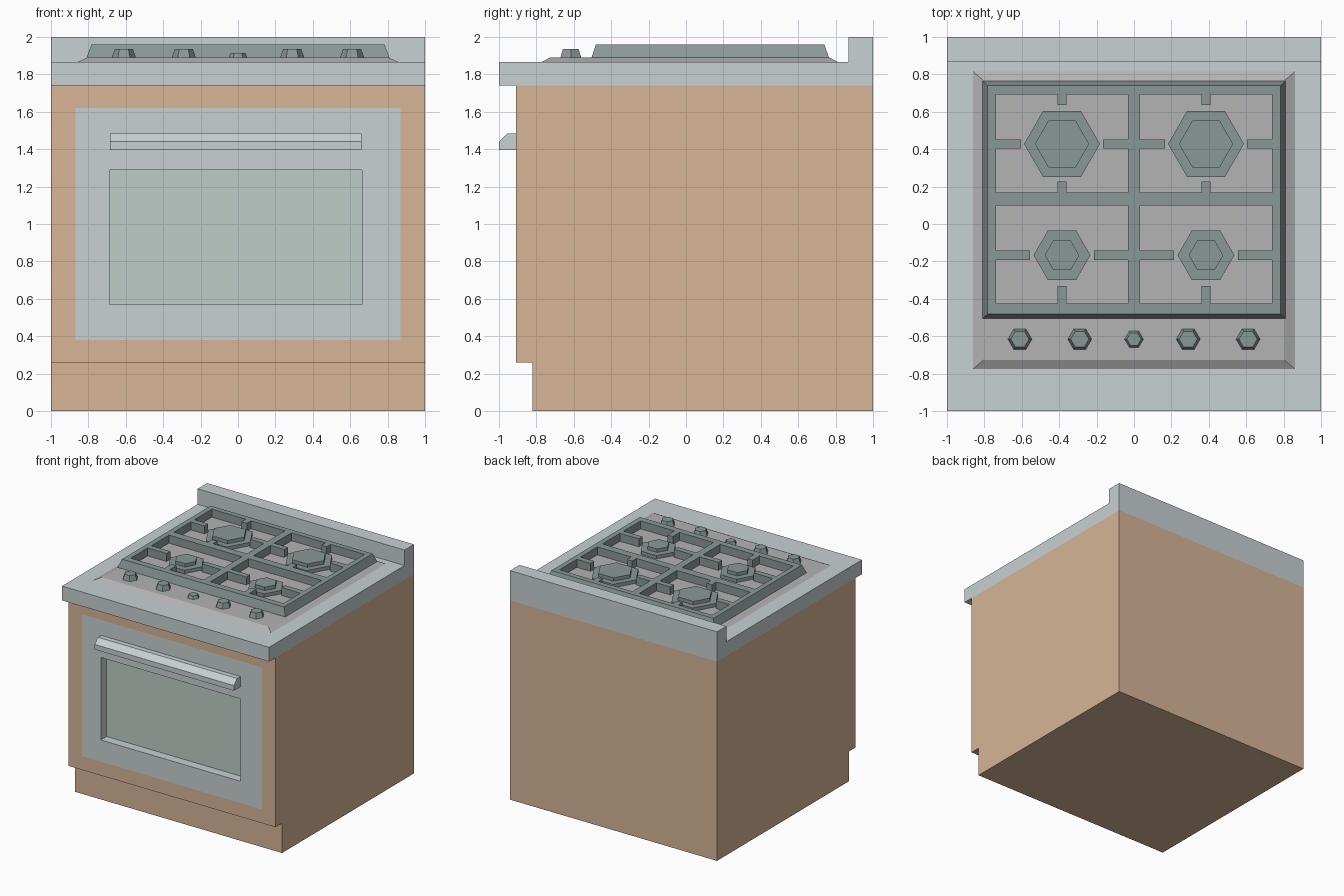
import bpy, bmesh, math

if "Cube" in bpy.data.objects:
    bpy.data.objects.remove(bpy.data.objects["Cube"])


def material(name, rgb):
    m = bpy.data.materials.new(name)
    lin = [((c / 255 + 0.055) / 1.055) ** 2.4 for c in rgb]
    m.diffuse_color = (*lin, 1)
    m.use_nodes = True
    m.node_tree.nodes["Principled BSDF"].inputs["Base Color"].default_value = m.diffuse_color
    return m


WOOD = material("wood", (215, 181, 151))
METAL = material("metal", (200, 209, 210))
DARK = material("dark_metal", (138, 153, 150))
PLATE = material("plate_grey", (180, 179, 179))
GLASS = material("glass", (190, 206, 199))


def loft(name, bottom, top, mat=None):
    """Solid between two matching loops of 3D points."""
    bm = bmesh.new()
    a = [bm.verts.new(p) for p in bottom]
    b = [bm.verts.new(p) for p in top]
    n = len(a)
    bm.faces.new(a)
    bm.faces.new(b)
    for i in range(n):
        j = (i + 1) % n
        bm.faces.new((a[i], a[j], b[j], b[i]))
    bmesh.ops.recalc_face_normals(bm, faces=bm.faces)
    me = bpy.data.meshes.new(name)
    bm.to_mesh(me)
    bm.free()
    ob = bpy.data.objects.new(name, me)
    bpy.context.collection.objects.link(ob)
    if mat:
        me.materials.append(mat)
    return ob


def rect(x0, x1, y0, y1, z):
    return [(x0, y0, z), (x1, y0, z), (x1, y1, z), (x0, y1, z)]


def box(name, x, y, z, mat=None):
    return loft(name, rect(*x, *y, z[0]), rect(*x, *y, z[1]), mat)


def side_profile(name, yz, x0, x1, mat):
    return loft(name, [(x0, y, z) for y, z in yz], [(x1, y, z) for y, z in yz], mat)


def hexagon(name, cx, cy, r0, r1, z0, z1, mat):
    def ring(r, z):
        return [(cx + r * math.cos(i * math.pi / 3), cy + r * math.sin(i * math.pi / 3), z)
                for i in range(6)]
    return loft(name, ring(r0, z0), ring(r1, z1), mat)


def cut(ob, cutter):
    mod = ob.modifiers.new("cut", 'BOOLEAN')
    mod.operation = 'DIFFERENCE'
    mod.solver = 'EXACT'
    mod.object = cutter
    with bpy.context.temp_override(object=ob, active_object=ob):
        bpy.ops.object.modifier_apply(modifier=mod.name)
    bpy.data.objects.remove(cutter)


# Wooden cabinet with toe recess and a pocket for the door
cabinet = side_profile("cabinet", [(-0.82, 0), (1, 0), (1, 1.74), (-0.91, 1.74),
                                   (-0.91, 0.26), (-0.82, 0.26)], -1, 1, WOOD)
cut(cabinet, box("door_cutter", (-0.87, 0.87), (-1.1, -0.81), (0.38, 1.62)))

# Flush oven door with recessed window
door = box("oven_door", (-0.87, 0.87), (-0.91, -0.81), (0.38, 1.62), METAL)
cut(door, box("window_cutter", (-0.688, 0.663), (-1.1, -0.82), (0.57, 1.29)))
box("oven_window", (-0.688, 0.663), (-0.83, -0.82), (0.57, 1.29), GLASS)

# Door handle with chamfered front
side_profile("door_handle", [(-0.91, 1.395), (-1, 1.395), (-1, 1.44),
                             (-0.955, 1.485), (-0.91, 1.485)], -0.685, 0.66, METAL)

# Worktop with upstand at the back
side_profile("worktop", [(-1, 1.74), (1, 1.74), (1, 2), (0.87, 2),
                         (0.87, 1.865), (-1, 1.865)], -1, 1, METAL)

# Bevelled hob plate
Z0, Z1 = 1.89, 1.96
loft("hob_plate", rect(-0.86, 0.86, -0.775, 0.815, 1.865),
     rect(-0.805, 0.805, -0.727, 0.767, Z0), PLATE)

# Pan grate: tapered slab with four openings
grate = loft("pan_grate", rect(-0.81, 0.81, -0.505, 0.764, Z0),
             rect(-0.783, 0.783, -0.482, 0.74, Z1), DARK)
for xs in ((-0.738, -0.032), (0.032, 0.738)):
    for ys in ((-0.426, 0.10), (0.169, 0.693)):
        cut(grate, box("grate_cutter", xs, ys, (1.8, 2.1)))

# Burners and the grate fingers pointing at them, on both sides
BX, W = 0.385, 0.025
for s, side in ((-1, "left"), (1, "right")):
    def finger(x0, x1, y0, y1):
        box(f"grate_finger_{side}", sorted((s * x0, s * x1)), (y0, y1), (Z0, Z1), DARK)

    for row, cy, r, rc, reach in (("back", 0.428, 0.203, 0.145, 0.133),
                                  ("front", -0.167, 0.152, 0.092, 0.183)):
        hexagon(f"burner_{row}_{side}", s * BX, cy, r, r, Z0, 1.92, DARK)
        hexagon(f"burner_cap_{row}_{side}", s * BX, cy, rc, rc, 1.92, 1.95, DARK)
        finger(0.032, 0.032 + reach, cy - W, cy + W)
        finger(0.738 - reach, 0.738, cy - W, cy + W)
    for y0, y1 in ((0.635, 0.693), (0.169, 0.228), (-0.426, -0.332)):
        finger(BX - W, BX + W, y0, y1)

# Control knobs, the middle one smaller
for i, x in enumerate((-0.61, -0.29, 0, 0.29, 0.61)):
    r, top = (0.05, 1.915) if x == 0 else (0.064, 1.935)
    hexagon(f"knob_{i + 1}", x, -0.616, r, r * 0.76, Z0, top, DARK)
